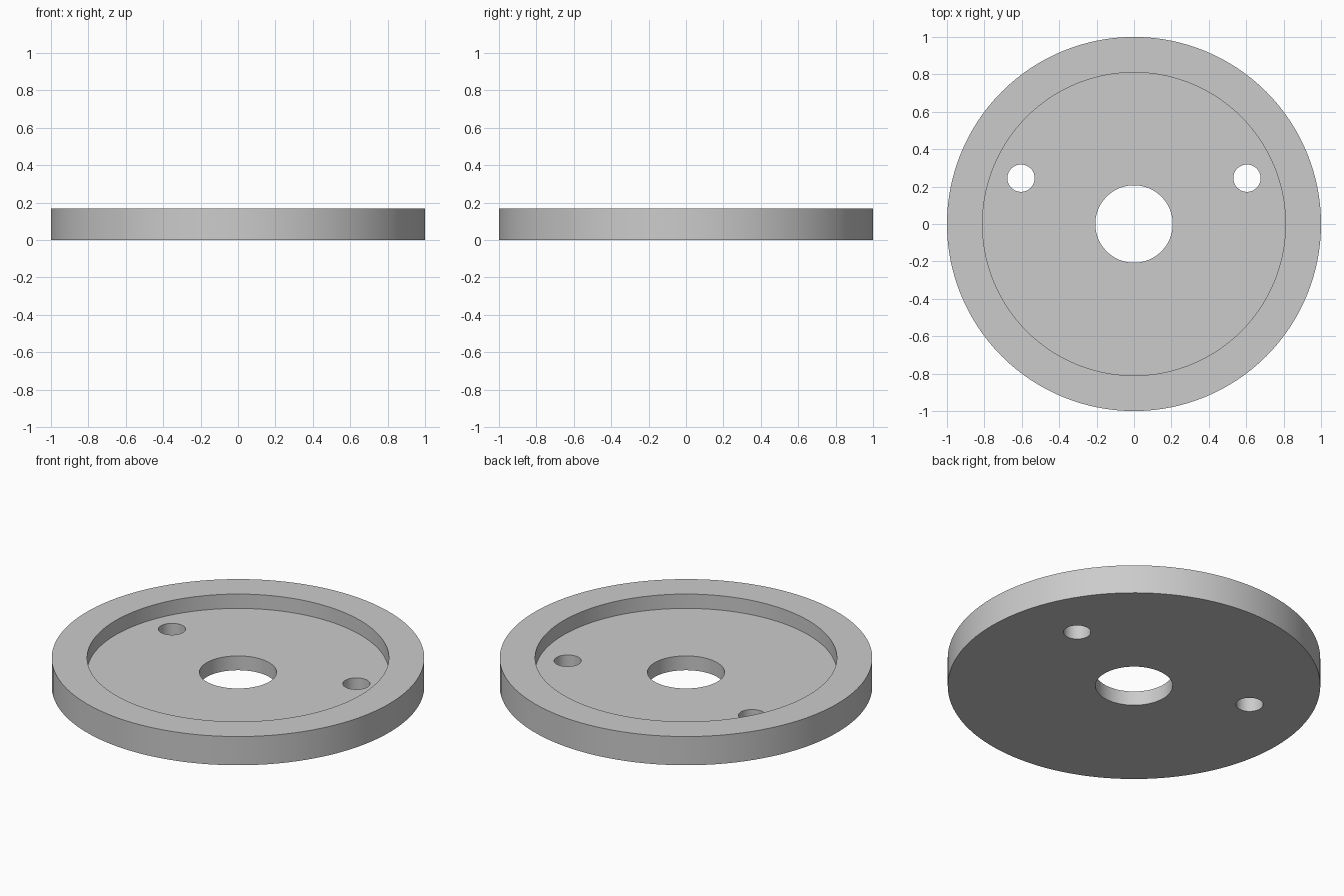
import bpy
import math

HEIGHT = 0.17
FLOOR = 0.085

if "Cube" in bpy.data.objects:
    bpy.data.objects.remove(bpy.data.objects["Cube"], do_unlink=True)

# Single plain grey
grey = bpy.data.materials.new("plain_grey")
grey.use_nodes = True
colour = (0.6, 0.6, 0.6, 1)
grey.diffuse_color = colour
grey.node_tree.nodes["Principled BSDF"].inputs["Base Color"].default_value = colour


def cylinder(name, radius, bottom, top, x=0, y=0, sides=128):
    bpy.ops.mesh.primitive_cylinder_add(
        vertices=sides, radius=radius, depth=top - bottom,
        location=(x, y, (top + bottom) / 2))
    obj = bpy.context.object
    obj.name = name
    obj.data.materials.append(grey)
    return obj


# Solid disc, then the cutters for the recess, bore and two pin holes
disc = cylinder("flanged_disc", 1, 0, HEIGHT)
cutters = [
    cylinder("recess_cutter", 0.81, FLOOR, HEIGHT + 0.1),
    cylinder("bore_cutter", 0.207, -0.1, HEIGHT + 0.2, sides=96),
]
for side, label in ((1, "left"), (-1, "right")):
    cutters.append(cylinder(label + "_pin_hole_cutter", 0.073, -0.1,
                            HEIGHT + 0.2, side * 0.604, 0.245, 64))

# Cut each opening in turn
bpy.context.view_layer.objects.active = disc
for cutter in cutters:
    cutter.hide_render = True
    mod = disc.modifiers.new(cutter.name, "BOOLEAN")
    mod.operation = "DIFFERENCE"
    mod.solver = "EXACT"
    mod.object = cutter
    bpy.ops.object.modifier_apply(modifier=mod.name)
    bpy.data.objects.remove(cutter, do_unlink=True)

# Smooth round walls, crisp rims
bpy.ops.object.select_all(action="DESELECT")
disc.select_set(True)
bpy.context.view_layer.objects.active = disc
bpy.ops.object.shade_smooth_by_angle(angle=math.radians(30))
